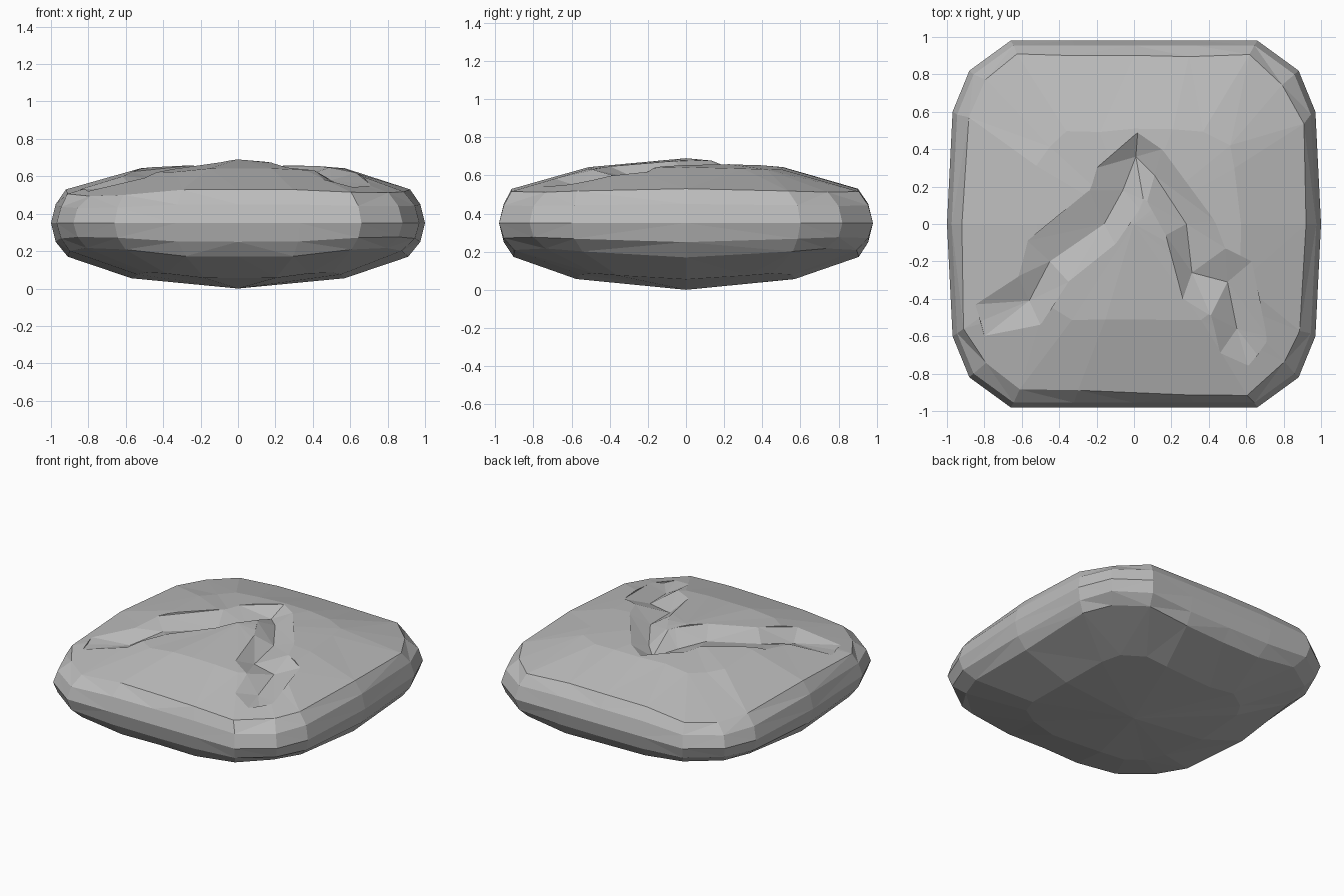
import bpy, bmesh, math, random
from mathutils import Vector
from mathutils.bvhtree import BVHTree

if "Cube" in bpy.data.objects:
    bpy.data.objects.remove(bpy.data.objects["Cube"])

random.seed(4)
stone = bpy.data.materials.new("grey stone")
stone.diffuse_color = (0.5, 0.5, 0.5, 1)
stone.use_nodes = True
stone.node_tree.nodes["Principled BSDF"].inputs["Base Color"].default_value = stone.diffuse_color

def add_object(name, bm):
    bmesh.ops.recalc_face_normals(bm, faces=bm.faces)
    me = bpy.data.meshes.new(name)
    bm.to_mesh(me)
    bm.free()
    me.materials.append(stone)
    ob = bpy.data.objects.new(name, me)
    bpy.context.collection.objects.link(ob)
    return ob

# Pillow-shaped boulder: rounded-square rings stacked from bottom to top
QUARTER = [(1, 0), (0.97, 0.60), (0.88, 0.82), (0.66, 0.98), (0.33, 0.98)]
PLAN = []
for k in range(2):
    s = 1 - 2 * k
    PLAN += [(s * x, s * y) for x, y in QUARTER]
    PLAN += [(-s * x, s * y) for x, y in [(0, 0.98)] + QUARTER[:0:-1]]
RINGS = [(0.57, 0.055), (0.91, 0.17), (0.975, 0.25), (1, 0.35),
         (0.975, 0.45), (0.92, 0.53), (0.52, 0.643)]

def ring_point(x, y, s, z):
    # The boulder is thinner towards its corners, most of all underneath
    corner = max(0, min(1, (abs(x * y) - 0.3) / 0.42))
    pinch = 0.26 if z < 0.35 else (0.2 if x < 0 else 0.1)
    if s < 0.6:
        pinch *= 0.4
        if z > 0.35 and x > 0:
            x *= 1.1
    p = Vector((x * s, y * s, 0.35 + (z - 0.35) * (1 - pinch * corner)))
    if s < 0.95 and abs(x) > 0.05 and abs(y) > 0.05:
        p += Vector((random.uniform(-1, 1), random.uniform(-1, 1), 0)) * 0.02
    return p

bm = bmesh.new()
loops = []
for s, z in RINGS:
    loops.append([bm.verts.new(ring_point(x, y, s, z)) for x, y in PLAN])
n = len(PLAN)
for a, b in zip(loops, loops[1:]):
    for i in range(n):
        j = (i + 1) % n
        bm.faces.new((a[i], a[j], b[j], b[i]))
for loop, z in ((loops[0], 0.0), (loops[-1], 0.69)):
    tip = bm.verts.new((0, 0, z))
    for i in range(n):
        bm.faces.new((loop[i], loop[(i + 1) % n], tip))
bmesh.ops.triangulate(bm, faces=bm.faces)
bmesh.ops.recalc_face_normals(bm, faces=bm.faces)
tree = BVHTree.FromBMesh(bm)
boulder = add_object("boulder", bm)

def top(x, y):
    return tree.ray_cast(Vector((x, y, 3)), Vector((0, 0, -1)))[0].z

# Chevron groove: outer edge, valley and inner edge at each station, plus depth
STATIONS = [
    ((-0.85, -0.43), (-0.82, -0.52), (-0.80, -0.60), 0.01),
    ((-0.62, -0.28), (-0.56, -0.41), (-0.50, -0.54), 0.06),
    ((-0.57, -0.09), (-0.45, -0.20), (-0.35, -0.31), 0.05),
    ((-0.24, 0.18), (-0.16, 0.00), (-0.10, -0.11), 0.07),
    ((-0.20, 0.30), (-0.06, 0.18), (0.03, 0.08), 0.08),
    ((0.02, 0.49), (0.01, 0.36), (0.05, 0.13), 0.07),
    ((0.15, 0.40), (0.11, 0.26), (0.07, 0.12), 0.06),
    ((0.43, 0.02), (0.28, 0.00), (0.17, -0.06), 0.06),
    ((0.49, -0.13), (0.31, -0.26), (0.26, -0.40), 0.07),
    ((0.63, -0.20), (0.50, -0.31), (0.41, -0.49), 0.06),
    ((0.71, -0.60), (0.55, -0.56), (0.46, -0.69), 0.05),
    ((0.71, -0.63), (0.66, -0.70), (0.61, -0.76), 0.01),
]
bm = bmesh.new()
sections = []
for out, mid, inn, depth in STATIONS:
    pts = [(*out, top(*out) + 0.001), (*mid, top(*mid) - depth),
           (*inn, top(*inn) + 0.001), (*inn, 0.9), (*out, 0.9)]
    sections.append([bm.verts.new(p) for p in pts])
for a, b in zip(sections, sections[1:]):
    for i in range(5):
        j = (i + 1) % 5
        bm.faces.new((a[i], a[j], b[j], b[i]))
bm.faces.new(sections[0])
bm.faces.new(sections[-1])
bmesh.ops.triangulate(bm, faces=bm.faces)
cutter = add_object("groove_cutter", bm)
cutter.hide_render = True
cutter.hide_set(True)

cut = boulder.modifiers.new("groove", 'BOOLEAN')
cut.operation = 'DIFFERENCE'
cut.solver = 'EXACT'
cut.object = cutter
